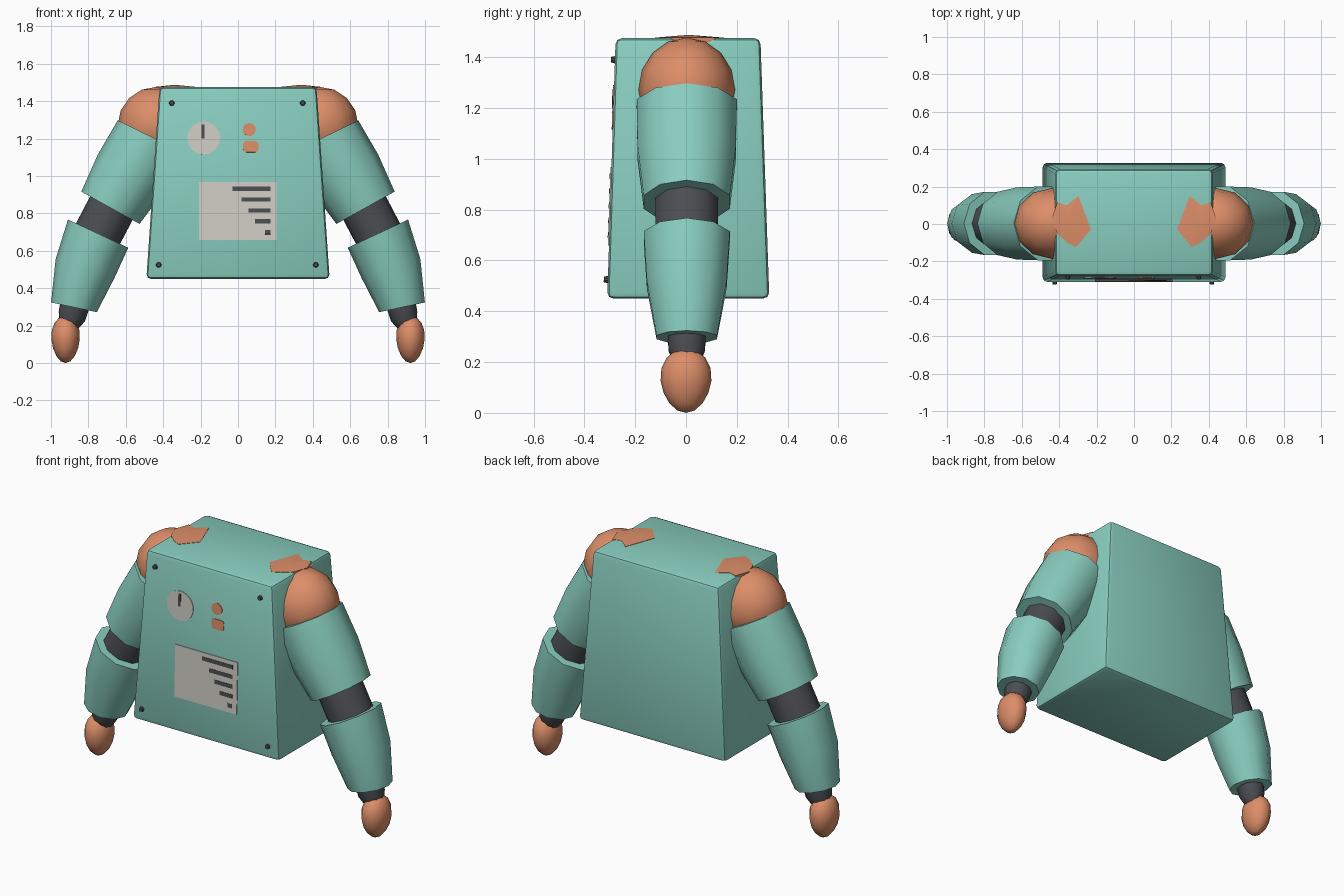
import bpy, bmesh, math
from mathutils import Matrix, Vector

if "Cube" in bpy.data.objects:
    bpy.data.objects.remove(bpy.data.objects["Cube"])


def material(name, r, g, b):
    m = bpy.data.materials.new(name)
    m.use_nodes = True
    m.diffuse_color = (r, g, b, 1)
    m.node_tree.nodes["Principled BSDF"].inputs["Base Color"].default_value = (r, g, b, 1)
    return m


TEAL = material("teal", 0.25, 0.61, 0.52)
ORANGE = material("orange", 0.72, 0.27, 0.14)
DARK = material("dark grey", 0.07, 0.075, 0.085)
PALE = material("pale grey", 0.63, 0.61, 0.56)


def finish(name, bm, mat, angle=40):
    bmesh.ops.recalc_face_normals(bm, faces=bm.faces)
    mesh = bpy.data.meshes.new(name)
    bm.to_mesh(mesh)
    bm.free()
    mesh.materials.append(mat)
    ob = bpy.data.objects.new(name, mesh)
    bpy.context.collection.objects.link(ob)
    bpy.ops.object.select_all(action="DESELECT")
    ob.select_set(True)
    bpy.context.view_layer.objects.active = ob
    bpy.ops.object.shade_smooth_by_angle(angle=math.radians(angle))
    return ob


def limb(name, rings, side, mat, sides=10):
    """Capped tube through rings of (x, z, tilt in degrees, radius)."""
    bm = bmesh.new()
    loops = []
    for x, z, tilt, r in rings:
        t = math.radians(tilt)
        loop = []
        for i in range(sides):
            a = math.tau * i / sides
            u, v = r * math.sin(a + math.pi / 2), r * math.cos(a + math.pi / 2)
            loop.append(bm.verts.new((side * (x + u * math.cos(t)), v + 0.003,
                                      z + u * math.sin(t))))
        loops.append(loop)
    for a, b in zip(loops, loops[1:]):
        for i in range(sides):
            j = (i + 1) % sides
            bm.faces.new((a[i], a[j], b[j], b[i]))
    bm.faces.new(loops[0])
    bm.faces.new(loops[-1])
    return finish(name, bm, mat)


def ball(name, centre, radii, mat, taper=0.0):
    bm = bmesh.new()
    bmesh.ops.create_uvsphere(bm, u_segments=12, v_segments=8, radius=1)
    for v in bm.verts:
        k = 1 + taper * v.co.z
        v.co = Vector((v.co.x * radii[0] * k, v.co.y * radii[1] * k, v.co.z * radii[2]))
        v.co += Vector(centre)
    return finish(name, bm, mat, 50)


# Tapered body box with softened edges
BOTTOM, TOP = 0.45, 1.475
bm = bmesh.new()
bmesh.ops.create_cube(bm, size=2)
for v in bm.verts:
    top = v.co.z > 0
    half_x = 0.42 if top else 0.49
    front, back = (-0.277, 0.293) if top else (-0.31, 0.328)
    v.co = (v.co.x * half_x, back if v.co.y > 0 else front, TOP if top else BOTTOM)
bmesh.ops.bevel(bm, geom=bm.edges[:], offset=0.024, segments=2, profile=0.5,
                affect="EDGES")
finish("body", bm, TEAL, 32)

# Matrix that lays local XY onto the sloping front face
SLOPE = 0.033 / (TOP - BOTTOM)


def on_front(x, z):
    up = Vector((0, SLOPE, 1)).normalized()
    right = Vector((1, 0, 0))
    m = Matrix((right, up, right.cross(up))).transposed().to_4x4()
    m.translation = (x, -0.31 + SLOPE * (z - BOTTOM), z)
    return m


def plate(name, x, z, w, h, mat, lift=0.004, corner=0.0):
    bm = bmesh.new()
    bmesh.ops.create_cube(bm, size=1)
    bmesh.ops.scale(bm, vec=(w, h, lift * 2), verts=bm.verts)
    if corner:
        edges = [e for e in bm.edges
                 if abs(e.verts[0].co.z - e.verts[1].co.z) > lift]
        bmesh.ops.bevel(bm, geom=edges, offset=corner, segments=2, profile=0.5,
                        affect="EDGES")
    bm.transform(on_front(x, z))
    return finish(name, bm, mat, 30)


def disc(name, x, z, r, mat, lift=0.004, sides=24, top_scale=1.0):
    bm = bmesh.new()
    bmesh.ops.create_cone(bm, cap_ends=True, segments=sides, radius1=r,
                          radius2=r * top_scale, depth=lift * 2)
    bm.transform(on_front(x, z))
    return finish(name, bm, mat, 30)


# Front details: gauge, buttons, vent panel
disc("gauge_dial", -0.184, 1.203, 0.088, PALE)
plate("gauge_needle", -0.187, 1.237, 0.016, 0.075, DARK, 0.006)
disc("round_button", 0.06, 1.248, 0.035, ORANGE)
plate("square_button", 0.068, 1.157, 0.082, 0.06, ORANGE, corner=0.016)
plate("vent_panel", -0.002, 0.813, 0.415, 0.31, PALE)
for i, left_end in enumerate((-0.03, 0.02, 0.055, 0.09, 0.145)):
    right_end = 0.175
    plate(f"vent_slot_{i + 1}", (left_end + right_end) / 2, 0.932 - 0.058 * i,
          right_end - left_end, 0.023, DARK, 0.006)

# Corner bolts
for row, half, z in (("upper", 0.35, 1.39), ("lower", 0.42, 0.525)):
    for label, s in (("left", 1), ("right", -1)):
        disc(f"{row}_{label}_bolt", s * half - 0.004, z, 0.018, DARK, 0.016, 10, 0.6)

# Arms, one for each side
for label, s in (("left", 1), ("right", -1)):
    ball(f"{label}_shoulder", (s * 0.435, 0.003, 1.272), (0.208, 0.19, 0.205), ORANGE)

    # Thin shoulder cap showing through the top of the body
    bm = bmesh.new()
    outline = [(0.23, -0.03), (0.297, 0.15), (0.36, 0.1), (0.41, 0.115),
               (0.44, 0.03), (0.41, -0.053), (0.355, -0.1), (0.31, -0.123)]
    rim = [bm.verts.new((s * x, y, 1.477)) for x, y in outline]
    base = [bm.verts.new((s * x, y, 1.46)) for x, y in outline]
    peak = bm.verts.new((s * 0.34, 0.01, 1.488))
    for i in range(len(rim)):
        j = (i + 1) % len(rim)
        bm.faces.new((rim[i], rim[j], peak))
        bm.faces.new((rim[i], base[i], base[j], rim[j]))
    bm.faces.new(base)
    finish(f"{label}_shoulder_cap", bm, ORANGE)

    limb(f"{label}_upper_arm", [(0.457, 1.207, 26, 0.207), (0.57, 1.02, 28, 0.203),
                                (0.682, 0.83, 29, 0.178)], s, TEAL)
    limb(f"{label}_elbow", [(0.65, 0.88, 29, 0.13), (0.765, 0.66, 24, 0.13)], s, DARK)
    limb(f"{label}_forearm", [(0.748, 0.692, 25, 0.178), (0.818, 0.505, 18, 0.165),
                              (0.877, 0.298, 12, 0.125)], s, TEAL)
    limb(f"{label}_wrist", [(0.87, 0.32, 15, 0.08), (0.888, 0.25, 20, 0.075),
                            (0.91, 0.19, 20, 0.05)], s, DARK)
    ball(f"{label}_hand", (s * 0.922, 0, 0.127), (0.076, 0.1, 0.127), ORANGE, 0.12)
